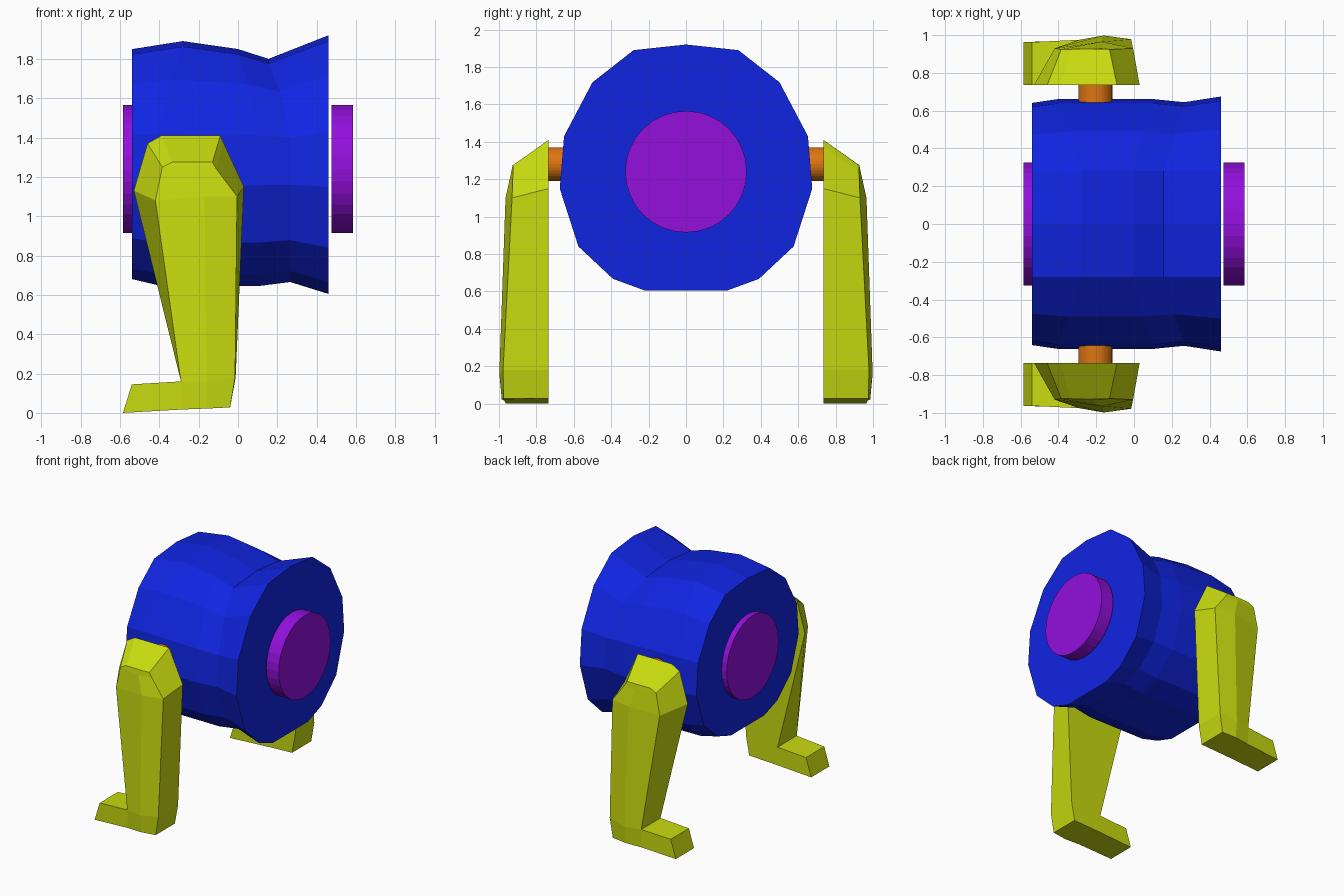
import bpy
import bmesh
import math

cube = bpy.data.objects.get("Cube")
if cube:
    bpy.data.objects.remove(cube, do_unlink=True)


def material(name, rgb):
    m = bpy.data.materials.new(name)
    m.use_nodes = True
    m.diffuse_color = (*rgb, 1)
    m.node_tree.nodes["Principled BSDF"].inputs["Base Color"].default_value = (*rgb, 1)
    return m


BLUE = material("blue", (0.005, 0.018, 0.75))
LIME = material("lime yellow", (0.58, 0.71, 0.005))
PURPLE = material("purple", (0.29, 0.005, 0.72))
ORANGE = material("orange", (0.73, 0.18, 0.006))


def finish(bm, name, mat):
    bmesh.ops.recalc_face_normals(bm, faces=bm.faces)
    mesh = bpy.data.meshes.new(name)
    bm.to_mesh(mesh)
    bm.free()
    mesh.materials.append(mat)
    obj = bpy.data.objects.new(name, mesh)
    bpy.context.collection.objects.link(obj)
    return obj


def loft(bm, rings):
    """Skin closed rings of equal length and cap both ends."""
    loops = [[bm.verts.new(p) for p in ring] for ring in rings]
    n = len(loops[0])
    for a, b in zip(loops, loops[1:]):
        for i in range(n):
            j = (i + 1) % n
            bm.faces.new((a[i], a[j], b[j], b[i]))
    bm.faces.new(loops[0])
    bm.faces.new(loops[-1])
    return loops


def cylinder(name, mat, radius, length, location, rotation):
    bpy.ops.mesh.primitive_cylinder_add(vertices=32, radius=radius, depth=length,
                                        location=location, rotation=rotation)
    obj = bpy.context.object
    obj.name = name
    obj.data.materials.append(mat)
    return obj


# Body: half profile (y, z from the axis), top to bottom
MID_Z = 1.262
HALF = [(0, 0.658), (0.28, 0.628), (0.5, 0.456), (0.652, 0.168), (0.675, -0.112),
        (0.575, -0.422), (0.39, -0.595), (0.22, -0.657)]
# Ring: x at top, x at sides, width scale, upper scale, lower scale
RINGS = [(-0.54, -0.54, 0.95, 0.893, 0.885),
         (-0.28, -0.40, 0.98, 0.955, 0.935),
         (0.00, 0.10, 0.98, 0.894, 0.94),
         (0.155, 0.265, 0.955, 0.818, 0.908),
         (0.46, 0.46, 1.0, 1.0, 1.0)]


def body_ring(top_x, side_x, wide, upper, lower):
    half = []
    for i, (y, z) in enumerate(HALF):
        t = min(max((i - 1) / 2, 0), 1)
        half.append((top_x + (side_x - top_x) * t,
                     y if i == 1 else y * wide,
                     MID_Z + z * (upper if z > 0 else lower)))
    return half + [(x, -y, z) for x, y, z in reversed(half[1:])]


bm = bmesh.new()
loft(bm, [body_ring(*r) for r in RINGS])
finish(bm, "body", BLUE)

# Round end discs and the axle that carries the legs
for side, x in (("back", -0.53), ("front", 0.53)):
    cylinder(side + "_end_disc", PURPLE, 0.325, 0.11, (x, 0, 1.24), (0, math.pi / 2, 0))
cylinder("leg_axle", ORANGE, 0.09, 1.5, (-0.205, 0, 1.28), (math.pi / 2, 0, 0))

# Leg: flat inner side, ridged outer side, stacked from hip to sole
INNER = 0.735
LEG = [
    [(-0.39, INNER, 1.41), (-0.335, 0.925, 1.275), (-0.23, 0.927, 1.275),
     (-0.13, 0.925, 1.275), (-0.09, INNER, 1.41)],
    [(-0.46, INNER, 1.37), (-0.385, 0.925, 1.25), (-0.22, 0.935, 1.235),
     (-0.11, 0.925, 1.24), (-0.074, INNER, 1.375)],
    [(-0.53, INNER, 1.13), (-0.42, 0.93, 1.08), (-0.17, 0.965, 1.10),
     (-0.005, 0.93, 1.10), (0.03, INNER, 1.15)],
    [(-0.29, INNER, 0.16), (-0.29, 0.975, 0.16), (-0.16, 0.998, 0.16),
     (-0.015, 0.978, 0.18), (-0.012, INNER, 0.18)],
    [(-0.29, INNER, 0.017), (-0.29, 0.972, 0.017), (-0.16, 0.985, 0.022),
     (-0.04, 0.975, 0.028), (-0.04, INNER, 0.028)],
]
bm = bmesh.new()
loops = loft(bm, LEG)

# Foot: pull the back face of the ankle out into a toe
ankle, sole = loops[3], loops[4]
back = next(f for f in bm.faces
            if set(f.verts) == {ankle[0], ankle[1], sole[0], sole[1]})
grown = bmesh.ops.extrude_discrete_faces(bm, faces=[back])["faces"][0]
for v in grown.verts:
    high = v.co.z > 0.1
    v.co.x, v.co.z = (-0.54, 0.145) if high else (-0.585, 0.0)
    v.co.y = min(v.co.y, 0.963)
# Join the toe sides to the ankle
bmesh.ops.remove_doubles(bm, verts=bm.verts, dist=0.0001)
if not any(len(e.link_faces) == 2 for e in grown.edges):
    toe = {(v.co.z > 0.1, v.co.y > 0.8): v for v in grown.verts}
    root = {(True, False): ankle[0], (True, True): ankle[1],
            (False, False): sole[0], (False, True): sole[1]}
    order = [(True, False), (True, True), (False, True), (False, False)]
    for a, b in zip(order, order[1:] + order[:1]):
        bm.faces.new((root[a], root[b], toe[b], toe[a]))
legs = finish(bm, "legs", LIME)
mirror = legs.modifiers.new("mirror", 'MIRROR')
mirror.use_axis = (False, True, False)
